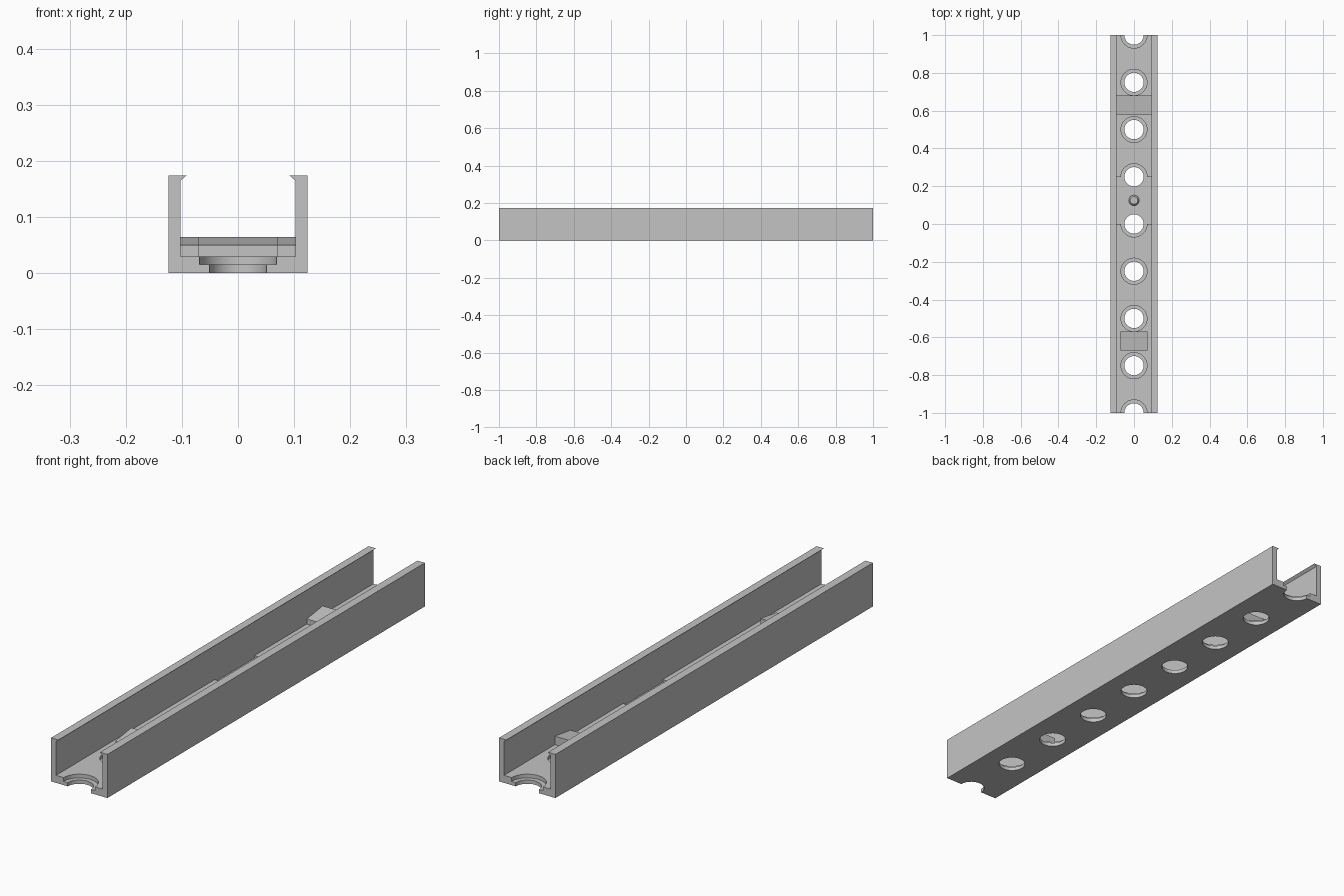
import bpy, bmesh, math
from mathutils import Matrix

cube = bpy.data.objects.get("Cube")
if cube:
    bpy.data.objects.remove(cube, do_unlink=True)

grey = bpy.data.materials.new("light_grey")
grey.use_nodes = True
colour = (0.55, 0.55, 0.55, 1)
grey.diffuse_color = colour
grey.node_tree.nodes["Principled BSDF"].inputs["Base Color"].default_value = colour

WIDTH, INNER, LIP = 0.124, 0.1025, 0.0915
HEIGHT, FLOOR, STEP = 0.174, 0.03, 0.015


def finish(name, bm):
    bmesh.ops.recalc_face_normals(bm, faces=bm.faces)
    mesh = bpy.data.meshes.new(name)
    bm.to_mesh(mesh)
    bm.free()
    mesh.materials.append(grey)
    obj = bpy.data.objects.new(name, mesh)
    bpy.context.collection.objects.link(obj)
    return obj


def extrude(name, points, offset):
    bm = bmesh.new()
    face = bm.faces.new([bm.verts.new(p) for p in points])
    out = bmesh.ops.extrude_face_region(bm, geom=[face])
    verts = [g for g in out["geom"] if isinstance(g, bmesh.types.BMVert)]
    bmesh.ops.translate(bm, verts=verts, vec=offset)
    return finish(name, bm)


def lathe(bm, profile, y, sides=48):
    # Closed solid of revolution around a vertical axis at y
    rings = []
    for r, z in profile:
        rings.append([bm.verts.new((r * math.cos(2 * math.pi * i / sides),
                                    y + r * math.sin(2 * math.pi * i / sides), z))
                      for i in range(sides)])
    for a, b in zip(rings, rings[1:]):
        for i in range(sides):
            j = (i + 1) % sides
            bm.faces.new((a[i], a[j], b[j], b[i]))
    bm.faces.new(rings[0][::-1])
    bm.faces.new(rings[-1])


def smooth(obj):
    bpy.ops.object.select_all(action="DESELECT")
    obj.select_set(True)
    bpy.context.view_layer.objects.active = obj
    bpy.ops.object.shade_smooth_by_angle(angle=math.radians(30))


# Channel: U profile with inward snap lips
half = [(WIDTH, 0), (WIDTH, HEIGHT), (LIP, HEIGHT), (INNER, 0.165), (INNER, FLOOR)]
section = half + [(-x, z) for x, z in reversed(half)]
channel = extrude("channel", [(x, -1, z) for x, z in section], (0, 2, 0))

# Stepped hole cutters, half holes at both ends
bm = bmesh.new()
for i in range(-4, 5):
    lathe(bm, [(0.051, -0.05), (0.051, STEP), (0.069, STEP), (0.069, 0.1)], i * 0.25)
holes = finish("hole_cutter", bm)

# Shallow recess cutter in the floor
bm = bmesh.new()
bmesh.ops.create_cube(bm, size=1, matrix=Matrix.Translation((0, 0.125, 0.06))
                      @ Matrix.Diagonal((2 * INNER, 0.25, 0.08, 1)))
recess = finish("recess_cutter", bm)

for cutter in (recess, holes):
    mod = channel.modifiers.new(cutter.name, "BOOLEAN")
    mod.operation = "DIFFERENCE"
    mod.solver = "EXACT"
    mod.object = cutter
    bpy.context.view_layer.objects.active = channel
    bpy.ops.object.modifier_apply(modifier=mod.name)
    bpy.data.objects.remove(cutter, do_unlink=True)
smooth(channel)

# Sloped blocks on the floor
for name, w, y in (("front_block", 0.071, -0.67), ("back_block", INNER, 0.58)):
    side = [(y, 0.025), (y + 0.1, 0.025), (y + 0.1, 0.064), (y, 0.05)]
    extrude(name, [(-w, a, z) for a, z in side], (2 * w, 0, 0))

# Small tapered pin in the recess
bm = bmesh.new()
lathe(bm, [(0.028, 0.018), (0.028, 0.03), (0.02, 0.04)], 0.125, 24)
smooth(finish("locating_pin", bm))
